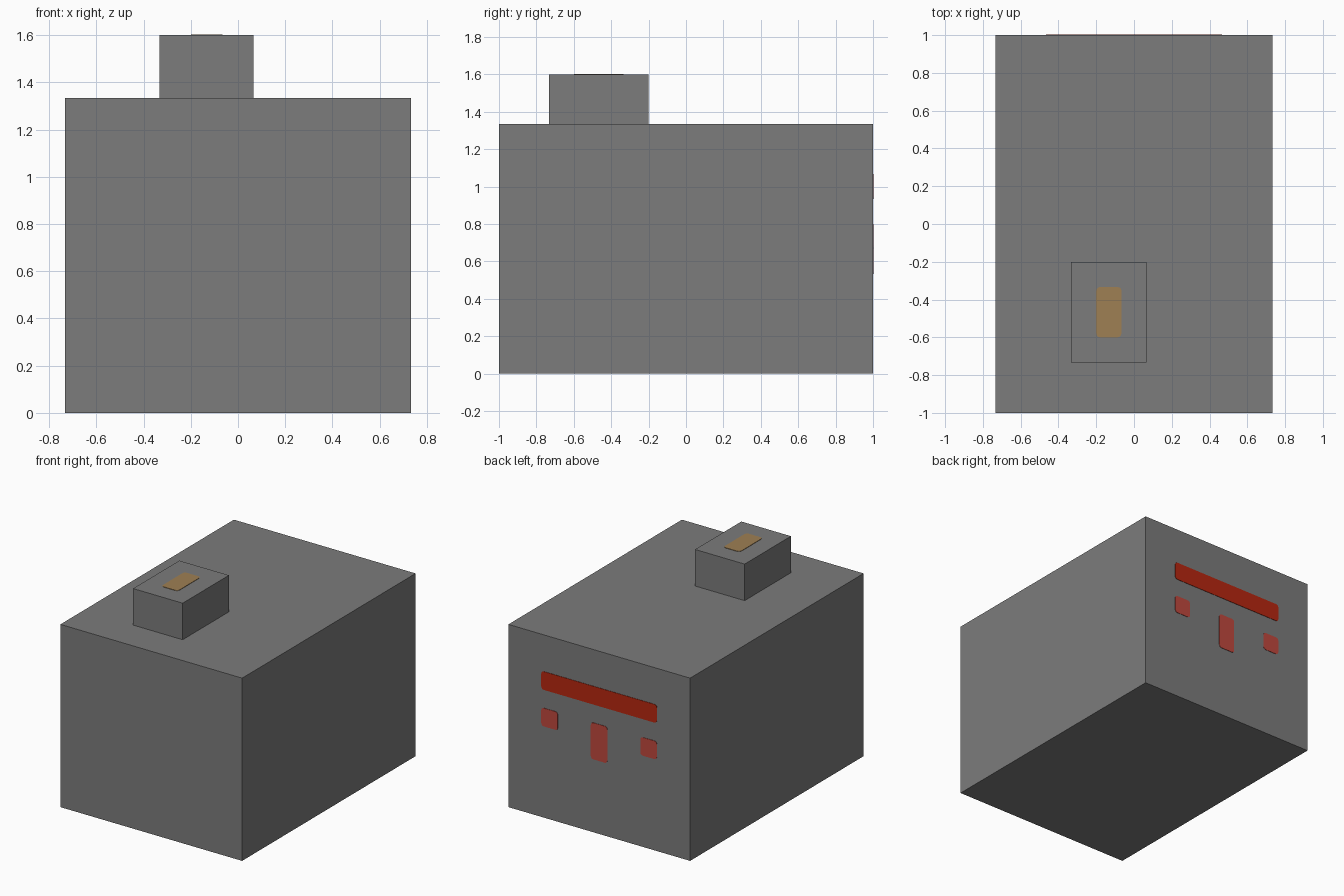
import bpy
import bmesh
from mathutils import Vector

default = bpy.data.objects.get("Cube")
if default:
    bpy.data.objects.remove(default, do_unlink=True)

U = 1 / 15      # building grid: the body is 30 units long
THIN = 0.003    # thickness of the coloured plates


def material(name, rgb):
    mat = bpy.data.materials.new(name)
    mat.use_nodes = True
    colour = (*rgb, 1)
    mat.diffuse_color = colour
    mat.node_tree.nodes["Principled BSDF"].inputs["Base Color"].default_value = colour
    return mat


def box(name, low, high, mat, round_axis=None, radius=0.02):
    """Box between two corners; edges along round_axis can be rounded."""
    low, high = Vector(low), Vector(high)
    bm = bmesh.new()
    bmesh.ops.create_cube(bm, size=1)
    bmesh.ops.scale(bm, vec=high - low, verts=bm.verts)
    if round_axis is not None:
        edges = [e for e in bm.edges
                 if abs((e.verts[0].co - e.verts[1].co).normalized()[round_axis]) > 0.9]
        bmesh.ops.bevel(bm, geom=edges, offset=radius, segments=3,
                        profile=0.5, affect='EDGES')
    mesh = bpy.data.meshes.new(name)
    bm.to_mesh(mesh)
    bm.free()
    mesh.materials.append(mat)
    obj = bpy.data.objects.new(name, mesh)
    obj.location = (low + high) / 2
    bpy.context.collection.objects.link(obj)
    return obj


grey = material("grey", (0.2, 0.2, 0.2))
deep_red = material("deep red", (0.47, 0.02, 0.005))
soft_red = material("soft red", (0.52, 0.065, 0.047))
amber = material("amber", (0.346, 0.215, 0.087))

# Main body and the small block on its roof
box("body", (-11 * U, -1, 0), (11 * U, 1, 20 * U), grey)
box("top_block", (-5 * U, -11 * U, 20 * U), (U, -3 * U, 24 * U), grey)

# Amber plate on the block
box("top_plate", (-3 * U, -9 * U, 24 * U), (-U, -5 * U, 24 * U + THIN), amber, 2)


# Red plates on the back
def back_plate(name, x0, x1, z0, z1, mat):
    box(name, (x0 * U, 1, z0 * U), (x1 * U, 1 + THIN, z1 * U), mat, 1)


back_plate("back_bar", -7, 7, 14, 16, deep_red)
back_plate("back_centre_plate", -1, 1, 8, 12, soft_red)
for side, x in (("left", 5), ("right", -7)):
    back_plate(f"back_{side}_square", x, x + 2, 10, 12, soft_red)
